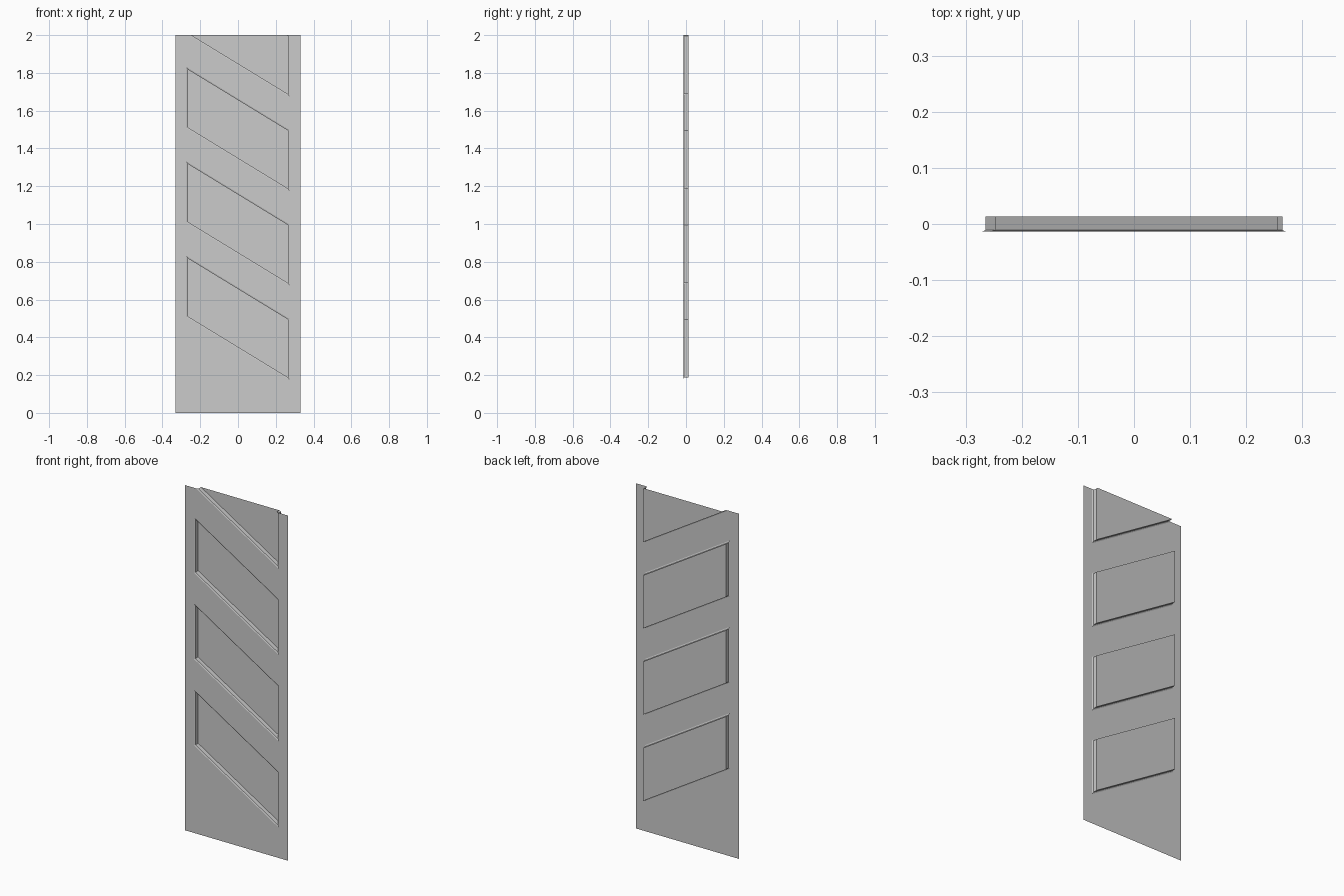
import bpy, bmesh, math

if "Cube" in bpy.data.objects:
    bpy.data.objects.remove(bpy.data.objects["Cube"])

HALF_W, HEIGHT = 0.33, 2.0
X_OUT, X_IN = 0.272, 0.265            # recess opening and inner wall
LEFT_LO, SLOPE, OPEN_H, STEP = 0.507, -0.61, 0.323, 0.5
Y_FRONT, Y_LIP, Y_BACK = -0.0138, -0.0108, 0.0138

bm = bmesh.new()


def face(points):
    return bm.faces.new([bm.verts.new(p) for p in points])


def slanted(z_lo, z_hi, half, y):
    """Parallelogram corners between two slanted lines given by their heights at x = 0."""
    dz = SLOPE * half
    return [(-half, y, z_lo - dz), (half, y, z_lo + dz),
            (half, y, z_hi + dz), (-half, y, z_hi - dz)]


mid_lo = LEFT_LO + SLOPE * X_OUT
inset = (X_OUT - X_IN) * math.sqrt(1 + SLOPE ** 2)
prev = [(-X_OUT, Y_FRONT, 0), (X_OUT, Y_FRONT, 0)]
levels = {-1: [0], 1: [0]}

for k in range(4):
    lo = mid_lo + k * STEP
    hi = lo + OPEN_H
    outer = slanted(lo, hi, X_OUT, Y_FRONT)
    lip = slanted(lo + inset, hi - inset, X_IN, Y_LIP)
    back = slanted(lo + inset, hi - inset, X_IN, Y_BACK)
    # rail below this recess
    face([prev[0], prev[1], outer[1], outer[0]])
    # chamfered lip and straight walls
    for a, b in ((outer, lip), (lip, back)):
        for i in range(4):
            j = (i + 1) % 4
            face([a[i], a[j], b[j], b[i]])
    # recessed panel
    face(back)
    prev = [outer[3], outer[2]]
    levels[-1] += [outer[0][2], outer[3][2]]
    levels[1] += [outer[1][2], outer[2][2]]

# rail above the last recess, trimmed later
top = HEIGHT + 0.6
face([prev[0], prev[1], (X_OUT, Y_FRONT, top), (-X_OUT, Y_FRONT, top)])

# side stiles
for side, zs in levels.items():
    zs.append(top)
    for a, b in zip(zs, zs[1:]):
        quad = [(side * X_OUT, Y_FRONT, a), (side * HALF_W, Y_FRONT, a),
                (side * HALF_W, Y_FRONT, b), (side * X_OUT, Y_FRONT, b)]
        face(quad if side > 0 else quad[::-1])

# weld, then cut the sheet off at its top edge so the last recess stays open
bmesh.ops.remove_doubles(bm, verts=bm.verts, dist=1e-5)
bmesh.ops.bisect_plane(bm, geom=bm.verts[:] + bm.edges[:] + bm.faces[:],
                       plane_co=(0, 0, HEIGHT), plane_no=(0, 0, 1), clear_outer=True)

mesh = bpy.data.meshes.new("embossed_panel")
bm.to_mesh(mesh)
bm.free()
bpy.context.collection.objects.link(bpy.data.objects.new("embossed_panel", mesh))
